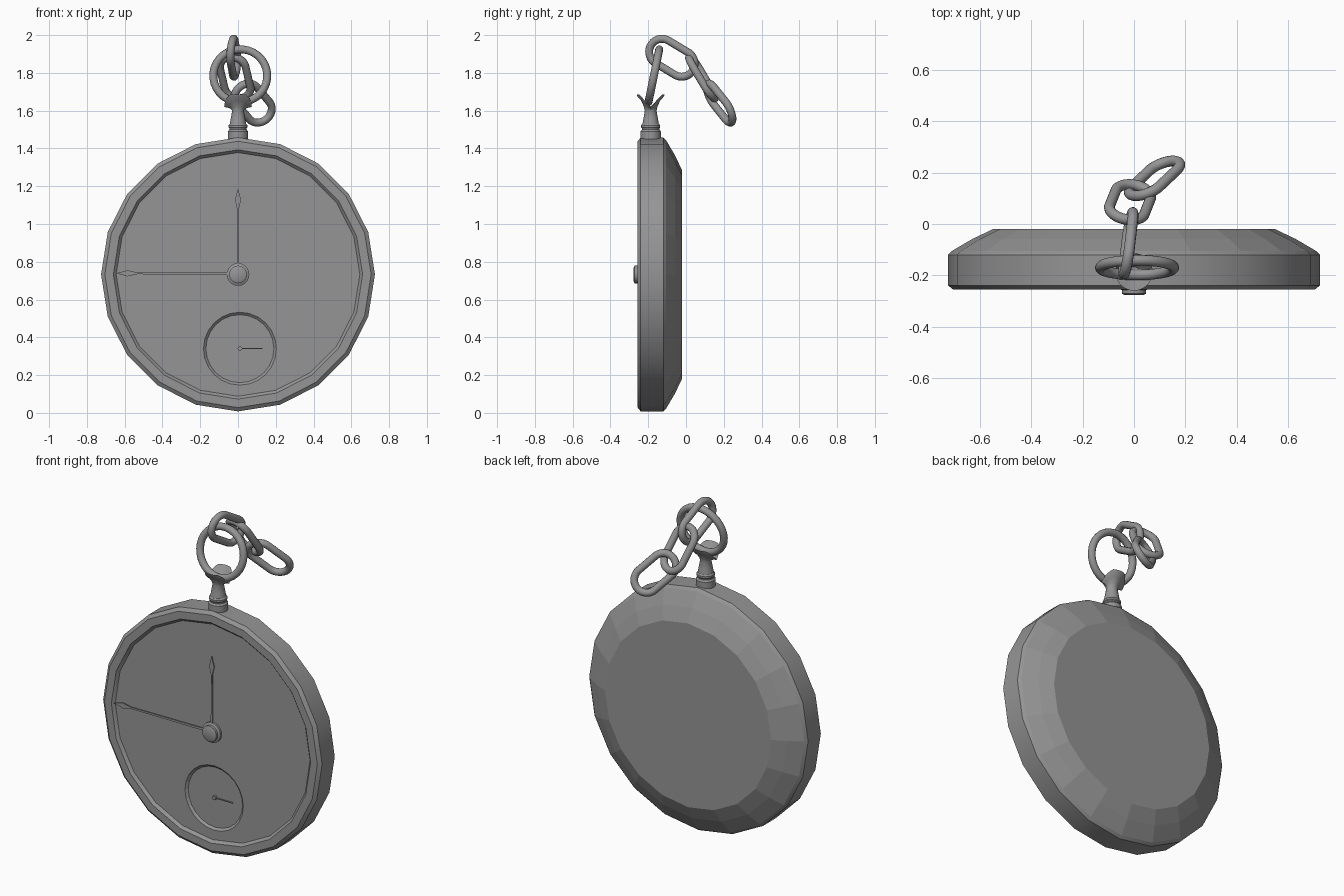
import bpy
import bmesh
from math import cos, sin, pi, radians
from mathutils import Vector

cube = bpy.data.objects.get("Cube")
if cube:
    bpy.data.objects.remove(cube, do_unlink=True)

steel = bpy.data.materials.new("grey_steel")
GREY = (0.3, 0.3, 0.3, 1)
steel.use_nodes = True
steel.diffuse_color = GREY
steel.node_tree.nodes["Principled BSDF"].inputs["Base Color"].default_value = GREY

FACE_Z = 0.733
DIAL_Y = -0.24


def finish(name, bm, smooth=None):
    """Turn a bmesh into a named object, smooth up to an angle in degrees."""
    bmesh.ops.recalc_face_normals(bm, faces=bm.faces)
    mesh = bpy.data.meshes.new(name)
    bm.to_mesh(mesh)
    bm.free()
    mesh.materials.append(steel)
    obj = bpy.data.objects.new(name, mesh)
    bpy.context.collection.objects.link(obj)
    if smooth:
        bpy.ops.object.select_all(action="DESELECT")
        obj.select_set(True)
        bpy.context.view_layer.objects.active = obj
        bpy.ops.object.shade_smooth_by_angle(angle=radians(smooth))
    return obj


def lathe(name, profile, place, sides, smooth=None, closed=False):
    """Sweep (radius, height) pairs; place maps (u, v, height) to a point."""
    bm = bmesh.new()
    rings = []
    for r, h in profile:
        angles = [2 * pi * i / sides for i in range(sides)]
        rings.append([bm.verts.new(place(r * cos(a), r * sin(a), h)) for a in angles])
    pairs = list(zip(rings, rings[1:]))
    if closed:
        pairs.append((rings[-1], rings[0]))
    else:
        bm.faces.new(rings[0])
        bm.faces.new(rings[-1])
    for a, b in pairs:
        for i in range(sides):
            j = (i + 1) % sides
            bm.faces.new((a[i], a[j], b[j], b[i]))
    return finish(name, bm, smooth)


def facing_front(x, z):
    return lambda u, v, h: (x + u, h, z + v)


def link(name, centre, along, across, straight, radius, tube):
    """Chain link: a round tube following a stadium path."""
    c, a = Vector(centre), Vector(along).normalized()
    b = Vector(across)
    b = (b - a * b.dot(a)).normalized()
    n = a.cross(b)
    bm, rings, steps, sides = bmesh.new(), [], 32, 12
    for i in range(steps):
        t = 2 * pi * (i + 0.5) / steps
        out = a * cos(t) + b * sin(t)
        shift = a * (straight if cos(t) > 0 else -straight)
        mid = c + shift + out * radius
        rings.append([bm.verts.new(mid + tube * (out * cos(p) + n * sin(p)))
                      for p in (2 * pi * k / sides for k in range(sides))])
    for i in range(steps):
        r, s = rings[i], rings[(i + 1) % steps]
        for k in range(sides):
            m = (k + 1) % sides
            bm.faces.new((r[k], r[m], s[m], s[k]))
    finish(name, bm, 60)


# Case with bezel and recessed dial
watch = facing_front(0, FACE_Z)
case = lathe("case", [(0.645, DIAL_Y), (0.66, -0.256), (0.705, -0.256), (0.725, -0.24),
                      (0.725, -0.12), (0.71, -0.105)], watch, 20, 25)

# Faceted back cover
lathe("back_cover", [(0.71, -0.105), (0.63, -0.058), (0.55, -0.02)], watch, 20)

# Sunken seconds dial
SUB_X, SUB_Z = 0.01, 0.34
sub = facing_front(SUB_X, SUB_Z)
cutter = lathe("seconds_dial_cutter", [(0.193, -0.3), (0.193, DIAL_Y), (0.18, DIAL_Y + 0.012)], sub, 24)
cutter.hide_render = True
cutter.hide_viewport = True
cut = case.modifiers.new("seconds_recess", "BOOLEAN")
cut.operation = "DIFFERENCE"
cut.solver = "EXACT"
cut.object = cutter


def hand(name, x, z, length, turn, width, y, thick, arrow):
    """Thin pointer from a pivot, turned from straight up, with a diamond tip."""
    half = [(width, 0)]
    if arrow:
        half += [(width * 0.7, length - 0.11), (0.016, length - 0.06)]
    else:
        half += [(width, length)]
    tip = [(0, length)] if arrow else []
    outline = half + tip + [(-u, v) for u, v in reversed(half)]
    bm = bmesh.new()
    ca, sa = cos(turn), sin(turn)
    base = [bm.verts.new((x + u * ca - v * sa, y, z + u * sa + v * ca)) for u, v in outline]
    face = bm.faces.new(base)
    out = bmesh.ops.extrude_face_region(bm, geom=[face])
    moved = [g for g in out["geom"] if isinstance(g, bmesh.types.BMVert)]
    bmesh.ops.translate(bm, verts=moved, vec=(0, -thick, 0))
    finish(name, bm)


# Hands and centre pin
hand("hour_hand", 0, FACE_Z, 0.455, 0, 0.006, DIAL_Y - 0.004, 0.006, True)
hand("minute_hand", 0, FACE_Z + 0.006, 0.645, pi / 2, 0.007, DIAL_Y - 0.008, 0.006, True)
hand("seconds_hand", SUB_X, SUB_Z, 0.12, -pi / 2, 0.003, DIAL_Y + 0.007, 0.004, False)
lathe("centre_pin", [(0.06, DIAL_Y + 0.005), (0.06, -0.252), (0.047, -0.258), (0.047, -0.272),
                     (0.037, -0.277)], watch, 20, 30)
lathe("seconds_pin", [(0.012, DIAL_Y + 0.014), (0.012, DIAL_Y - 0.004)], sub, 12, 30)

# Stem with collars
STEM_Y = -0.187
upright = lambda u, v, h: (u, STEM_Y + v, h)
lathe("stem_base", [(0.054, 1.43), (0.054, 1.49), (0.046, 1.5), (0.046, 1.507), (0.05, 1.512),
                    (0.05, 1.522), (0.044, 1.53)], upright, 24, 30)


# Flared neck whose rim dips into a saddle for the ring
def saddle(u, v, h):
    top = max(0, h - 1.6)
    return (u, STEM_Y + v, h - top * 0.75 * (1 - min(1, abs(v) / 0.06)))


lathe("stem_neck", [(0.044, 1.525), (0.038, 1.56), (0.031, 1.6), (0.036, 1.63), (0.05, 1.66),
                    (0.07, 1.675), (0.073, 1.685), (0.045, 1.66), (0.02, 1.635)], saddle, 32, 40)

# Bow ring and chain
link("bow_ring", (0.012, -0.17, 1.785), (0, 0.2, 0.98), (1, 0, 0), 0, 0.143, 0.021)
link("chain_link_1", (-0.022, -0.075, 1.88), (0.1, 0.857, -0.515), (0.15, 0.5, 0.85), 0.06, 0.07, 0.021)
link("chain_link_2", (-0.015, 0.085, 1.775), (0.2, 0.5, -0.84), (0.95, -0.25, 0.1), 0.06, 0.07, 0.021)
link("chain_link_3", (0.08, 0.178, 1.64), (0.55, 0.52, -0.65), (0.75, 0, 0.66), 0.06, 0.07, 0.021)
